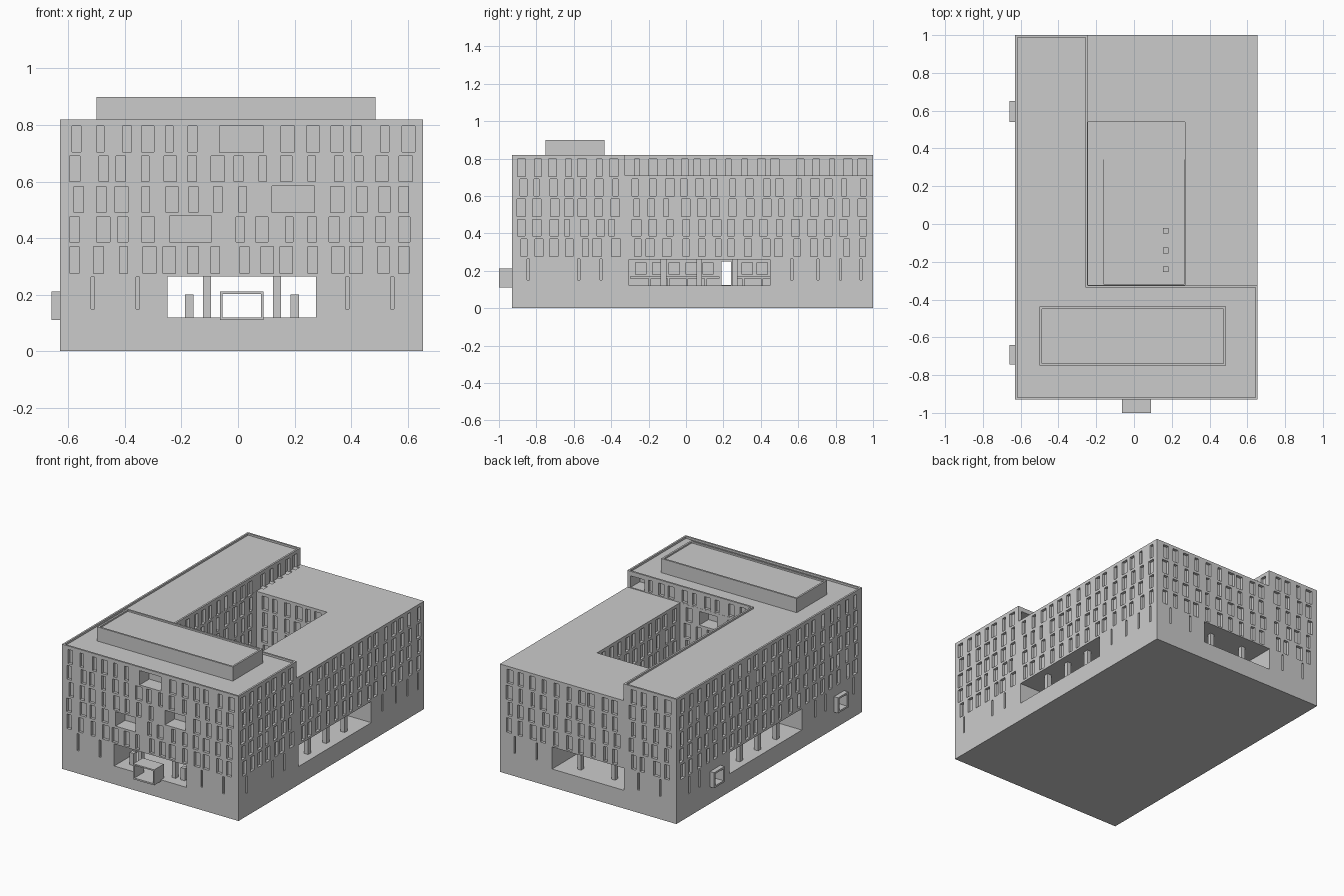
import bpy, bmesh, random
from mathutils import Vector

if "Cube" in bpy.data.objects:
    bpy.data.objects.remove(bpy.data.objects["Cube"])

random.seed(4)


def add_box(bm, x0, x1, y0, y1, z0, z1):
    vs = bmesh.ops.create_cube(bm, size=1)["verts"]
    for v in vs:
        v.co = Vector((x1 if v.co.x > 0 else x0,
                       y1 if v.co.y > 0 else y0,
                       z1 if v.co.z > 0 else z0))


def boxes(name, items):
    bm = bmesh.new()
    for b in items:
        add_box(bm, *b)
    me = bpy.data.meshes.new(name)
    bm.to_mesh(me)
    bm.free()
    ob = bpy.data.objects.new(name, me)
    bpy.context.collection.objects.link(ob)
    return ob


def carve(ob, groups):
    """Subtract each group of disjoint boxes, then bake and drop the cutters."""
    cutters = []
    for g in groups:
        c = boxes("cutter", g)
        c.hide_render = True
        m = ob.modifiers.new("cut", 'BOOLEAN')
        m.operation, m.solver, m.object = 'DIFFERENCE', 'EXACT', c
        cutters.append(c)
    dg = bpy.context.evaluated_depsgraph_get()
    me = bpy.data.meshes.new_from_object(ob.evaluated_get(dg))
    ob.modifiers.clear()
    ob.data = me
    for c in cutters:
        bpy.data.objects.remove(c)


ROWS = [(.275, .37), (.387, .475), (.49, .583), (.6, .69), (.705, .797)]
DEPTH = .018


def slits(axis, pos, a0, a1, rows, skip=()):
    """Irregular recessed windows along a wall lying at axis = pos."""
    out = []
    n = round((a1 - a0) / .085)
    step = (a1 - a0) / n
    for z0, z1 in rows:
        for i in range(n):
            w = random.uniform(.026, .048)
            c = a0 + (i + .5) * step + random.uniform(-.012, .012)
            lo, hi = c - w / 2, c + w / 2
            if any(lo < s[1] + .01 and hi > s[0] - .01 and z0 < s[3] and z1 > s[2] for s in skip):
                continue
            p = (pos - DEPTH, pos + DEPTH)
            out.append((*p, lo, hi, z0, z1) if axis == 'x' else (lo, hi, *p, z0, z1))
    return out


X0, X1, Y0, Y1 = -.63, .655, -.93, 1.0
FLOOR, CEIL = .12, .265

# Loggias on the front and on the courtyard's front wall: x0, x1, z0, z1
front_loggias = [(-.065, .09, .703, .797), (.12, .27, .49, .585), (-.24, -.095, .385, .48)]
court_loggias = [(0, .13, .6, .69), (.53, .63, .715, .79)]
side_boxes = [(.54, .65), (-.745, -.64)]

# Main block with stepped roof, courtyard, passage and side arcades
building = boxes("building", [(X0, X1, Y0, Y1, 0, .82)])
T = .012
voids = [
    [(-.245, 1, -.325, 1.3, .71, 1)],                        # lower roof
    [(-.244, .27, -.324, .54, FLOOR + .001, .9)],            # courtyard
    [(-.25, .275, -1.1, 1.2, FLOOR, CEIL)],                  # through passage
    [(-.16, .265, -.32, .365, .02, .2)],                     # sunken court
    [(.3, .8, -.305, .45, FLOOR, .26), (-.8, -.28, -.305, .45, FLOOR, .26)],
    [(X0 + T, X1 - T, Y0 + T, -.325 - T, .807, 1)],          # parapet insets
    [(X0 + T, -.245 - T, -.4, Y1 - T, .808, 1)],
    [(a, b, -1, -.83, c, d) for a, b, c, d in front_loggias]
    + [(a, b, -.42, -.3, c, d) for a, b, c, d in court_loggias]
    + [(-.7, -.57, a + .012, b - .012, .122, .2) for a, b in side_boxes],
    # windows and doors between arcades and passage
    [(.27, .31, y, y + .055, .18, .245) for y in (-.27, -.18, -.09, 0, .09, .3, .38)]
    + [(.27, .31, .19, .24, .125, .25), (-.29, -.24, .19, .24, .125, .25)],
]

# Irregular windows of all facades
windows = (
    slits('y', Y0, X0 + .02, X1 - .02, ROWS, front_loggias)
    + slits('x', X1, Y0 + .02, -.345, ROWS)
    + slits('x', X1, -.31, Y1 - .02, ROWS[:4])
    + slits('x', X0, Y0 + .02, Y1 - .02, ROWS)
    + slits('y', Y1, X0 + .02, -.265, ROWS)
    + slits('y', Y1, -.235, X1 - .02, ROWS[:4])
    + slits('x', -.244, -.3, .52, ROWS)
    + slits('x', -.245, .56, Y1 - .02, ROWS[4:])
    + slits('y', -.324, -.22, .25, ROWS[:4], court_loggias)
    + slits('y', -.325, -.22, X1 - .03, [(.718, .797)], court_loggias)
    + slits('x', .27, -.3, .52, ROWS[:4])
    + slits('y', .54, -.22, .25, ROWS[:4])
)

# Narrow slots at ground level
for y in (-.85, -.58, -.46, .56, .7, .82, .93):
    windows.append((X1 - .015, X1 + .02, y, y + .012, .15, .262))
for y in (-.85, -.56, -.45, .75, .86):
    windows.append((X0 - .02, X0 + .015, y, y + .012, .15, .262))
for x in (-.52, -.36, .38, .54):
    windows.append((x, x + .012, Y1 - .015, Y1 + .02, .15, .262))
    windows.append((x, x + .012, Y0 - .02, Y0 + .015, .15, .262))
carve(building, voids + [windows])

# Rooftop plant block with a rim
penthouse = boxes("rooftop_block", [(-.5, .487, -.75, -.437, .8, .9)])
carve(penthouse, [[(-.488, .475, -.738, -.449, .89, 1)]])

# Entrance box and side window boxes
entrance = boxes("entrance_box", [(-.063, .09, -1, -.9, .11, .212)])
carve(entrance, [[(-.054, .081, -1.1, -.8, .12, .203)]])
for i, (a, b) in enumerate(side_boxes):
    frame = boxes(f"side_window_box_{i}", [(-.66, -.625, a, b, .11, .212)])
    carve(frame, [[(-.7, -.6, a + .012, b - .012, .122, .2)]])

# Columns at front, back and both arcades
cols = []
for x in (-.11, .1375):
    for y in (-.85, .9):
        cols.append((x - .014, x + .014, y - .014, y + .014, FLOOR - .01, CEIL + .01))
for x in (-.172, .2):
    cols.append((x - .015, x + .015, -.86, -.83, FLOOR - .01, .2))
for x in (-.57, .59):
    for y in (-.12, .07, .26):
        cols.append((x - .015, x + .015, y - .015, y + .015, FLOOR - .01, CEIL + .01))
boxes("columns", cols)

# Low rail in the right arcade
boxes("arcade_rail", [(.4, .41, -.3, .18, .158, .168), (.4, .41, .25, .45, .158, .168)]
      + [(.4, .41, y, y + .012, FLOOR - .01, .158) for y in (-.2, -.1, 0, .1, .3, .4)])

# Steps down into the sunken court, with small posts
N = 12
boxes("court_steps", [(-.165, .27, .09 + i * .275 / N, .37, .01, .02 + (i + 1) * .1 / (N + 1))
                      for i in range(N)])
boxes("court_posts", [(.153, .183, y - .015, y + .015, .01, .1) for y in (-.035, -.14, -.24)])
